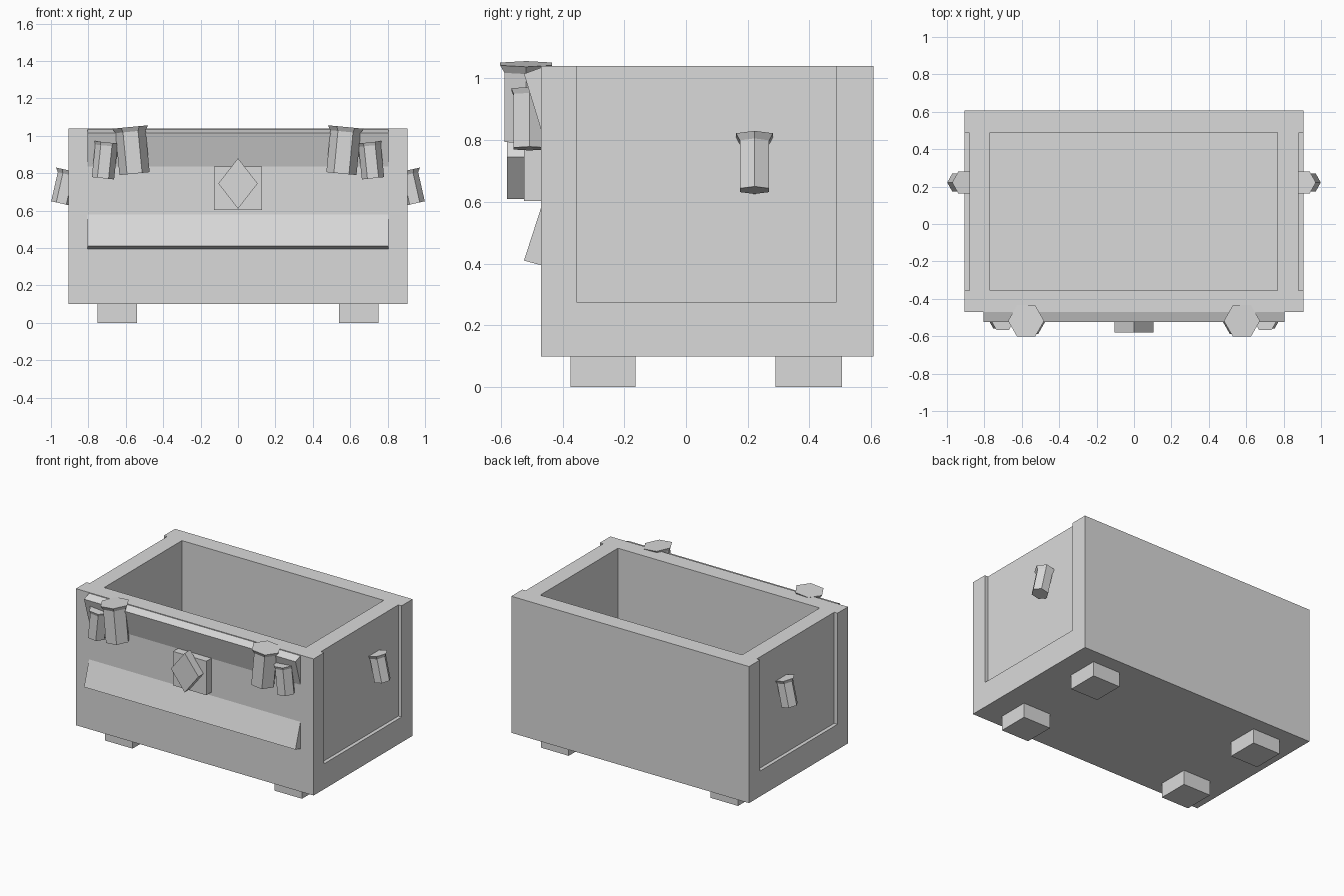
import bpy, bmesh, math
from mathutils import Matrix, Vector

cube = bpy.data.objects.get("Cube")
if cube:
    bpy.data.objects.remove(cube, do_unlink=True)

grey = bpy.data.materials.new("plain_grey")
grey.use_nodes = True
colour = (0.7, 0.7, 0.7, 1)
grey.diffuse_color = colour
grey.node_tree.nodes["Principled BSDF"].inputs["Base Color"].default_value = colour


def finish(name, bm):
    bmesh.ops.recalc_face_normals(bm, faces=bm.faces)
    mesh = bpy.data.meshes.new(name)
    bm.to_mesh(mesh)
    bm.free()
    mesh.materials.append(grey)
    obj = bpy.data.objects.new(name, mesh)
    bpy.context.collection.objects.link(obj)
    return obj


def box(name, x, y, z):
    bm = bmesh.new()
    bmesh.ops.create_cube(bm, size=1)
    for v in bm.verts:
        v.co = [lo + (c + 0.5) * (hi - lo) for c, (lo, hi) in zip(v.co, (x, y, z))]
    return finish(name, bm)


def loft(name, rings):
    """Join matching rings of points and cap both ends."""
    bm = bmesh.new()
    loops = [[bm.verts.new(p) for p in ring] for ring in rings]
    n = len(loops[0])
    for a, b in zip(loops, loops[1:]):
        for i in range(n):
            j = (i + 1) % n
            bm.faces.new((a[i], a[j], b[j], b[i]))
    bm.faces.new(loops[0])
    bm.faces.new(loops[-1])
    return finish(name, bm)


def peg(name, side, bottom, top, radius, cap_radius, flare):
    """Tilted six-sided peg that flares out to a flat cap."""
    a, b = Vector(bottom), Vector(top)
    a.x *= side
    b.x *= side
    axis = b - a
    turn = Matrix.Rotation(math.atan2(axis.x, axis.z), 3, 'Y')
    rings = []
    for r, h in ((radius, 0), (radius, axis.length - flare), (cap_radius, axis.length)):
        rings.append([a + turn @ Vector((r * math.cos(k * math.pi / 3),
                                         r * math.sin(k * math.pi / 3), h))
                      for k in range(6)])
    return loft(name, rings)


# Open chest with recessed side panels
chest = box("chest_body", (-0.905, 0.905), (-0.47, 0.607), (0.1, 1.04))
cutters = [box("cavity_cutter", (-0.77, 0.767), (-0.355, 0.49), (0.22, 1.2))]
for s in (-1, 1):
    cutters.append(box("panel_cutter", sorted((s * 0.88, s * 1.1)), (-0.355, 0.487), (0.275, 1.2)))
bpy.context.view_layer.objects.active = chest
for cutter in cutters:
    mod = chest.modifiers.new("cut", 'BOOLEAN')
    mod.operation = 'DIFFERENCE'
    mod.solver = 'EXACT'
    mod.object = cutter
    bpy.ops.object.modifier_apply(modifier=mod.name)
    bpy.data.objects.remove(cutter, do_unlink=True)

# Slanted ledges across the front
ledges = {
    "upper_ledge": ((-0.46, 0.835), (-0.47, 0.835), (-0.525, 1.015), (-0.47, 1.035), (-0.46, 1.035)),
    "lower_ledge": ((-0.46, 0.58), (-0.47, 0.58), (-0.525, 0.41), (-0.47, 0.395), (-0.46, 0.395)),
}
for name, profile in ledges.items():
    loft(name, [[(x, y, z) for y, z in profile] for x in (-0.805, 0.805)])

# Clasp: square plate with a diamond block
box("clasp_plate", (-0.127, 0.127), (-0.525, -0.46), (0.603, 0.837))
diamond = ((0, 0.61), (0.105, 0.745), (0, 0.88), (-0.105, 0.745))
loft("clasp_diamond", [[(x, y, z) for x, z in diamond] for y in (-0.58, -0.52)])

for side, label in ((1, "left"), (-1, "right")):
    # Feet
    for place, y in (("front", (-0.375, -0.163)), ("back", (0.29, 0.505))):
        box(f"{place}_{label}_foot", sorted((side * 0.54, side * 0.75)), y, (0, 0.11))
    # Pegs on the front corners and the sides
    peg(f"large_{label}_peg", side, (0.553, -0.518, 0.798), (0.577, -0.518, 1.047), 0.081, 0.097, 0.025)
    peg(f"small_{label}_peg", side, (0.722, -0.507, 0.773), (0.702, -0.507, 0.965), 0.06, 0.068, 0.018)
    peg(f"side_{label}_peg", side, (0.945, 0.222, 0.638), (0.905, 0.222, 0.815), 0.055, 0.069, 0.022)
